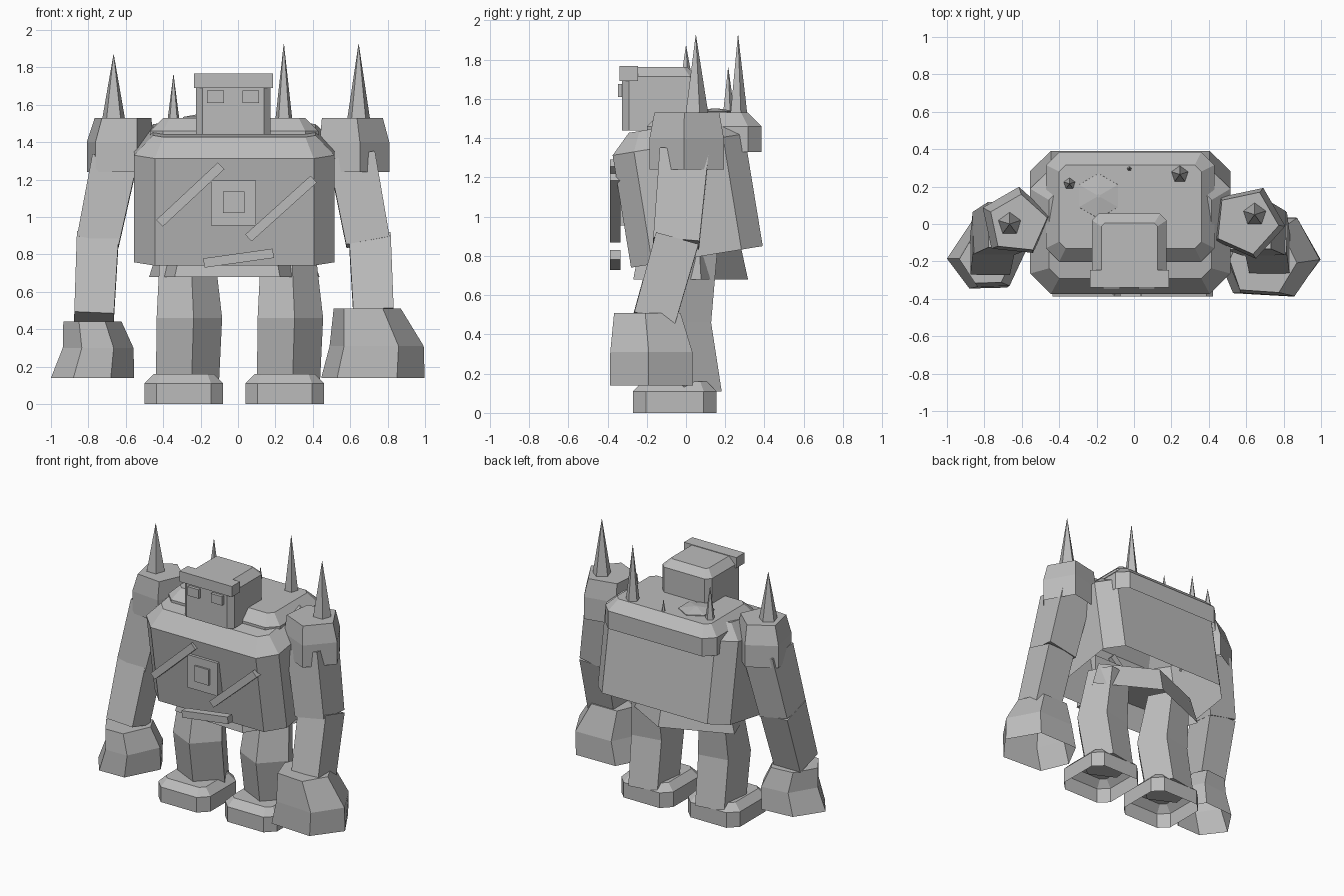
import bpy, bmesh, math
from mathutils import Vector, Matrix

if "Cube" in bpy.data.objects:
    bpy.data.objects.remove(bpy.data.objects["Cube"])

stone = bpy.data.materials.new("stone grey")
stone.diffuse_color = (0.5, 0.5, 0.5, 1)
stone.use_nodes = True
stone.node_tree.nodes["Principled BSDF"].inputs["Base Color"].default_value = stone.diffuse_color


def loft(name, rings, closed=True, matrix=None):
    """Skin a stack of equal-length rings into a flat-shaded solid, optionally open below."""
    bm = bmesh.new()
    rows = [[bm.verts.new(p) for p in r] for r in rings]
    n = len(rows[0])
    for a, b in zip(rows, rows[1:]):
        for i in range(n):
            j = (i + 1) % n
            bm.faces.new((a[i], a[j], b[j], b[i]))
    bm.faces.new(rows[-1])
    if closed:
        bm.faces.new(rows[0][::-1])
    if matrix:
        bm.transform(matrix)
    if closed:
        bmesh.ops.recalc_face_normals(bm, faces=bm.faces)
    me = bpy.data.meshes.new(name)
    bm.to_mesh(me)
    bm.free()
    me.materials.append(stone)
    ob = bpy.data.objects.new(name, me)
    bpy.context.collection.objects.link(ob)
    return ob


def octagon(x0, x1, y0, y1, c, z):
    return [(x0 + c, y0, z), (x1 - c, y0, z), (x1, y0 + c, z), (x1, y1 - c, z),
            (x1 - c, y1, z), (x0 + c, y1, z), (x0, y1 - c, z), (x0, y0 + c, z)]


def block(name, x, y, z, corner, top, closed=True, matrix=None):
    """Box with cut corners and a sloped top edge."""
    inner = octagon(x[0] + top, x[1] - top, y[0] + top, y[1] - top, corner * 0.5, z[1])
    return loft(name, [octagon(*x, *y, corner, z[0]),
                       octagon(*x, *y, corner, z[1] - top), inner], closed, matrix)


def plate(name, x, y, z, angle=0.0):
    """Plain box, turned about the y axis around its own centre."""
    cx, cy, cz = [(a[0] + a[1]) / 2 for a in (x, y, z)]
    hx, hy, hz = [(a[1] - a[0]) / 2 for a in (x, y, z)]
    rings = [[(-hx, -hy, s), (hx, -hy, s), (hx, hy, s), (-hx, hy, s)] for s in (-hz, hz)]
    m = Matrix.Translation((cx, cy, cz)) @ Matrix.Rotation(-angle, 4, 'Y')
    return loft(name, rings, True, m)


def column(name, stations, phase, sides=5, closed=True, depth=1.0):
    """Upright rough column through (x, y, z, radius) stations."""
    angles = [math.radians(phase) + math.tau * i / sides for i in range(sides)]
    return loft(name, [[(x + r * math.cos(a), y + depth * r * math.sin(a), z) for a in angles]
                       for x, y, z, r in stations], closed)


def limb(name, p, q, w0, w1):
    """Square segment, half-widths w0 to w1, with ends square to its own axis."""
    p, q = Vector(p), Vector(q)
    tilt = Vector((0, 0, -1)).rotation_difference(q - p).to_matrix()
    rings = [[c + tilt @ Vector((sx * w, sy * w, 0))
              for sx, sy in ((-1, -1), (1, -1), (1, 1), (-1, 1))] for c, w in ((q, w1), (p, w0))]
    return loft(name, rings)


def hand(name, plan, centre, stations):
    """Six-sided fist, open below: stations are (z, x, y, x scale, y scale)."""
    return loft(name, [[(x + (px - centre[0]) * sx, y + (py - centre[1]) * sy, z)
                        for px, py in plan] for z, x, y, sx, sy in stations], False)


# Torso leaning forward, with collar and five-sided pelvis, all open below
lean = Matrix.Translation((0, -0.28, 0.74)) @ Matrix.Rotation(math.radians(9.3), 4, 'X')
block("torso", (-0.555, 0.515), (0, 0.68), (0, 0.68), 0.11, 0.1, False, lean)
block("collar", (-0.47, 0.43), (-0.2, 0.385), (1.33, 1.53), 0.07, 0.07, False)
column("pelvis", [(-0.03, 0.0, 0.68, 0.48), (-0.03, 0.0, 0.86, 0.42)], 14, 5, False, 0.66)

# Head with brow and eyes
block("head", (-0.225, 0.175), (-0.325, 0.055), (1.44, 1.763), 0.035, 0.05)
plate("brow", (-0.235, 0.188), (-0.34, -0.245), (1.69, 1.767))
for x in (-0.12, 0.068):
    plate("eye", (x - 0.045, x + 0.045), (-0.347, -0.32), (1.61, 1.675))

# Chest emblem and carved bars
plate("emblem_back", (-0.145, 0.095), (-0.375, -0.3), (0.955, 1.195))
plate("emblem_front", (-0.08, 0.035), (-0.388, -0.34), (1.02, 1.135))
for cx, cz, length, angle in ((-0.255, 1.12, 0.45, 43), (0.23, 1.045, 0.47, 42), (0.003, 0.78, 0.375, 8)):
    plate("chest_bar", (cx - length / 2, cx + length / 2), (-0.387, -0.333),
          (cz - 0.025, cz + 0.025), math.radians(angle))

# Legs and open-bottomed feet
for dx in (0, 0.54):
    column("leg", [(-0.28 + dx, 0.02, 0.11, 0.18), (-0.27 + dx, -0.04, 0.46, 0.187),
                   (-0.28 + dx, 0.02, 0.82, 0.155)], -8)
    block("foot", (-0.5 + dx, -0.08 + dx), (-0.27, 0.155), (0, 0.16), 0.065, 0.05, False)

# Left arm
column("left_shoulder", [(-0.635, 0.01, 1.24, 0.19), (-0.635, 0.01, 1.4, 0.19),
                         (-0.62, 0.0, 1.53, 0.16)], 12, 5, False)
limb("left_upper_arm", (-0.66, -0.005, 1.3), (-0.75, -0.05, 0.865), 0.122, 0.114)
limb("left_forearm", (-0.75, -0.045, 0.89), (-0.77, -0.17, 0.46), 0.112, 0.106)
hand("left_hand", [(-1, -0.185), (-0.88, -0.345), (-0.68, -0.34), (-0.555, -0.1), (-0.63, 0.03), (-0.87, 0.01)],
     (-0.78, -0.15), [(0.14, -0.78, -0.15, 1, 1), (0.3, -0.75, -0.15, 0.85, 0.95), (0.44, -0.78, -0.16, 0.7, 0.8)])

# Right arm
column("right_shoulder", [(0.61, 0.01, 1.24, 0.2), (0.61, 0.01, 1.4, 0.2),
                          (0.6, 0.01, 1.53, 0.175)], 66, 5, False)
limb("right_upper_arm", (0.61, -0.01, 1.32), (0.695, -0.05, 0.865), 0.125, 0.118)
limb("right_forearm", (0.705, -0.045, 0.885), (0.725, -0.16, 0.48), 0.112, 0.108)
hand("right_hand", [(0.445, -0.17), (0.53, -0.37), (0.85, -0.388), (0.998, -0.19), (0.865, 0.035), (0.55, 0.03)],
     (0.72, -0.18), [(0.14, 0.72, -0.18, 1, 1), (0.31, 0.74, -0.18, 0.91, 0.99), (0.51, 0.69, -0.2, 0.65, 0.8)])

# Crystal spikes on the shoulders and back
for x, y, z0, z1, r in ((-0.665, 0.0, 1.53, 1.87, 0.063), (0.645, 0.05, 1.53, 1.925, 0.063),
                        (0.245, 0.265, 1.5, 1.925, 0.05), (-0.345, 0.215, 1.5, 1.76, 0.036),
                        (-0.025, 0.295, 1.5, 1.61, 0.017)):
    column("spike", [(x, y, z0, r), (x, y, z1, 0.001)], 18)

# Low boulder set into the back
column("boulder", [(-0.19, 0.15, 1.49, 0.125), (-0.19, 0.15, 1.535, 0.12),
                   (-0.19, 0.15, 1.552, 0.01)], 30, 6)
